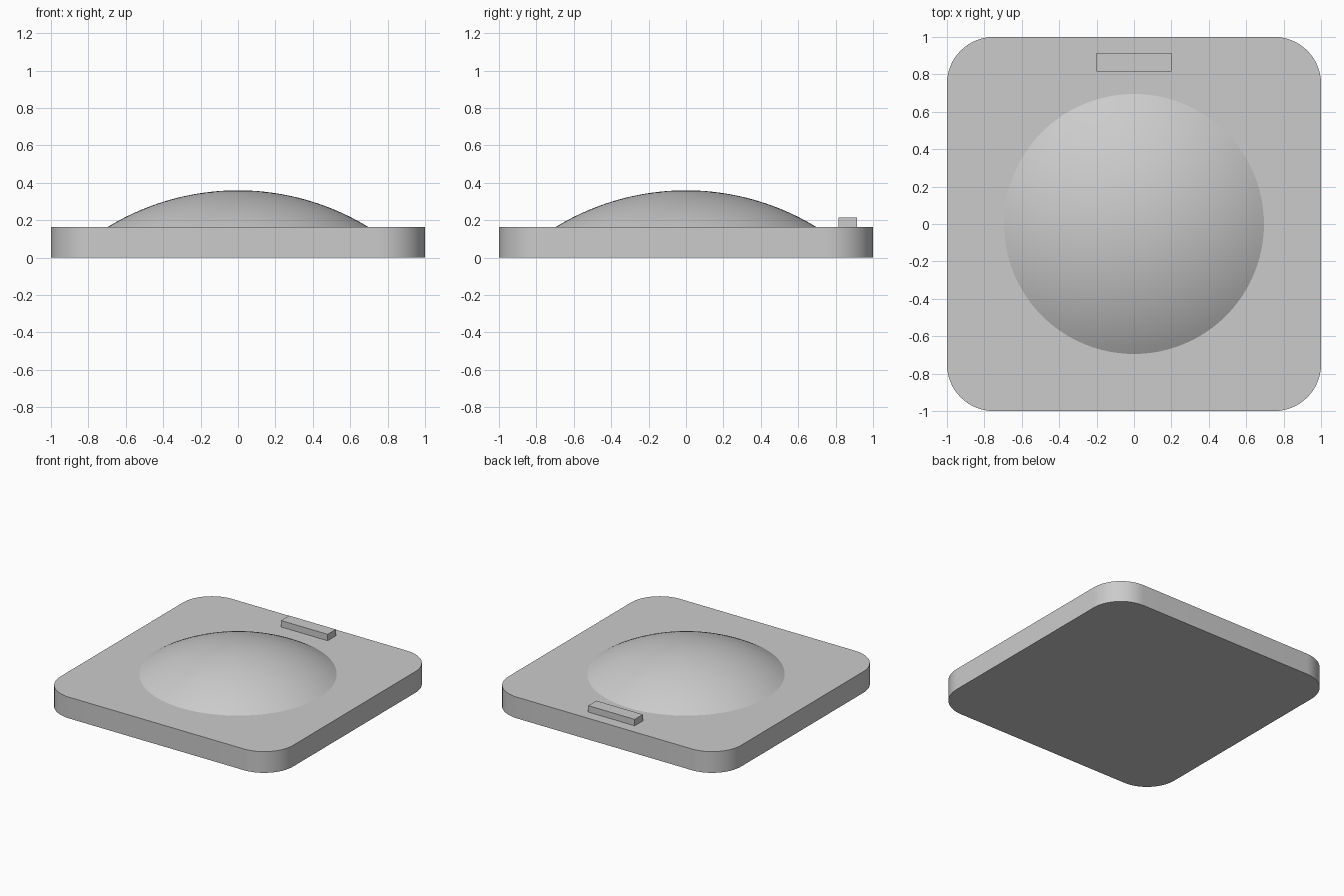
import bpy
import bmesh
from math import sin, cos, asin, pi

cube = bpy.data.objects.get("Cube")
if cube:
    bpy.data.objects.remove(cube, do_unlink=True)

grey = bpy.data.materials.new("light_grey")
grey.use_nodes = True
grey.diffuse_color = (0.6, 0.6, 0.6, 1)
grey.node_tree.nodes["Principled BSDF"].inputs["Base Color"].default_value = grey.diffuse_color

PLATE_TOP = 0.165


def add_object(name, bm, smooth=True):
    bmesh.ops.recalc_face_normals(bm, faces=bm.faces)
    mesh = bpy.data.meshes.new(name)
    bm.to_mesh(mesh)
    bm.free()
    mesh.materials.append(grey)
    obj = bpy.data.objects.new(name, mesh)
    bpy.context.collection.objects.link(obj)
    if smooth:
        bpy.ops.object.select_all(action="DESELECT")
        obj.select_set(True)
        bpy.context.view_layer.objects.active = obj
        bpy.ops.object.shade_smooth_by_angle(angle=pi / 6)
    return obj


# Base plate: rounded square outline, extruded upwards
def base_plate(radius=0.25, steps=16):
    bm = bmesh.new()
    outline = []
    for quarter, (sx, sy) in enumerate([(1, 1), (-1, 1), (-1, -1), (1, -1)]):
        for i in range(steps + 1):
            a = (quarter + i / steps) * pi / 2
            outline.append(bm.verts.new((sx * (1 - radius) + radius * cos(a),
                                         sy * (1 - radius) + radius * sin(a), 0)))
    bottom = bm.faces.new(outline)
    top = bmesh.ops.extrude_face_region(bm, geom=[bottom], use_keep_orig=True)
    top_verts = [g for g in top["geom"] if isinstance(g, bmesh.types.BMVert)]
    bmesh.ops.translate(bm, verts=top_verts, vec=(0, 0, PLATE_TOP))
    add_object("base_plate", bm)


# Dome: shallow spherical cap, its arc spun around the z axis
def dome(radius=0.695, height=0.195, rings=20, segments=96):
    ball = (radius ** 2 + height ** 2) / (2 * height)
    centre_z = PLATE_TOP + height - ball
    bm = bmesh.new()
    arc = []
    for i in range(rings + 1):
        a = asin(radius / ball) * i / rings
        arc.append(bm.verts.new((ball * sin(a), 0, centre_z + ball * cos(a))))
    edges = [bm.edges.new(pair) for pair in zip(arc, arc[1:])]
    bmesh.ops.spin(bm, geom=arc + edges, cent=(0, 0, 0), axis=(0, 0, 1),
                   angle=2 * pi, steps=segments)
    bmesh.ops.remove_doubles(bm, verts=bm.verts, dist=0.0001)
    obj = add_object("dome", bm)
    # An open cap has no inside, so make sure it faces up
    if obj.data.polygons[0].normal.z < 0:
        obj.data.flip_normals()


# Tab: small bar at the back edge
def back_tab(width=0.4, depth=0.1, height=0.05):
    bm = bmesh.new()
    bmesh.ops.create_cube(bm, size=1)
    bmesh.ops.scale(bm, verts=bm.verts, vec=(width, depth, height))
    bmesh.ops.translate(bm, verts=bm.verts, vec=(0, 0.865, PLATE_TOP + height / 2))
    add_object("back_tab", bm, smooth=False)


base_plate()
dome()
back_tab()
